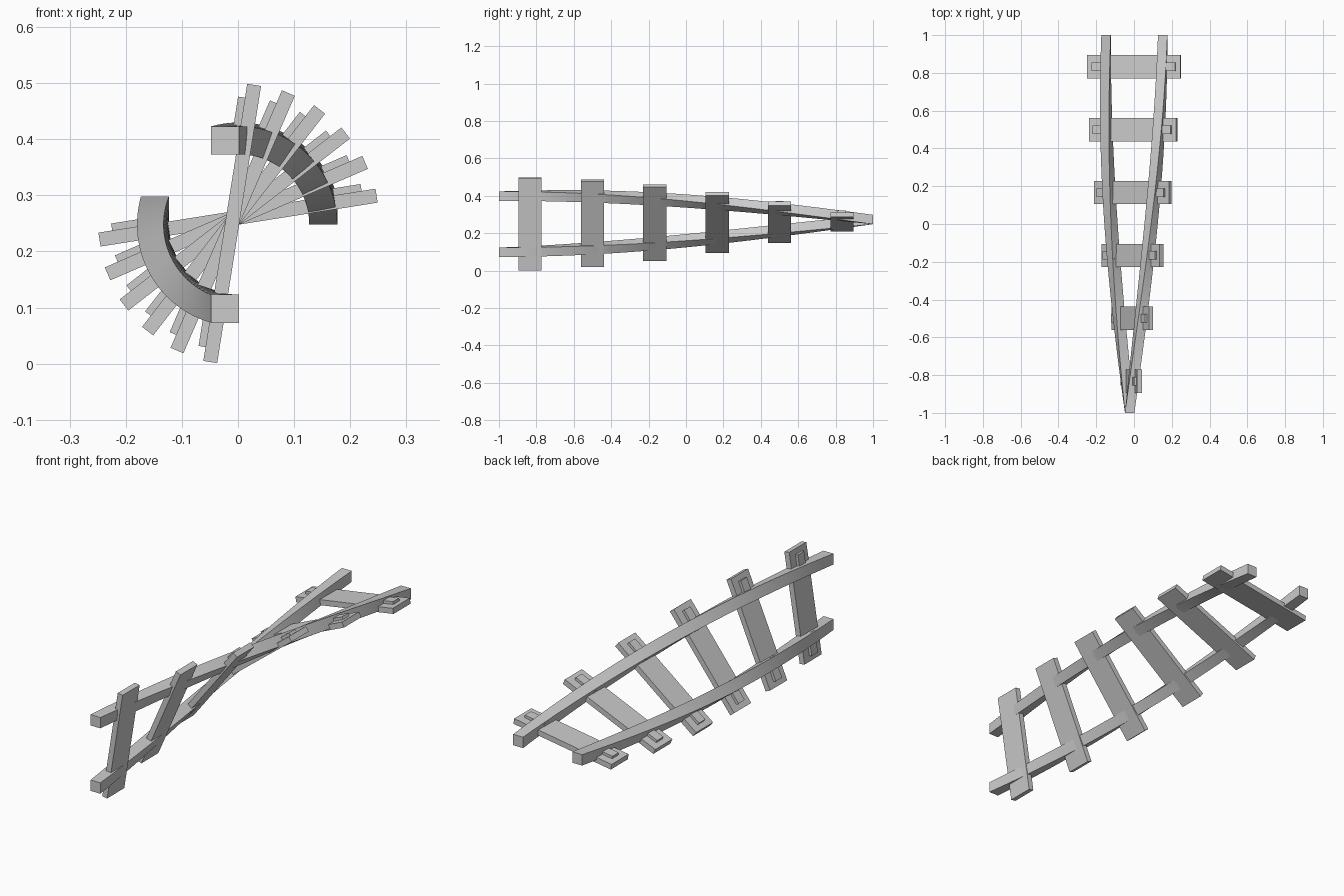
import bpy, bmesh
from math import radians, sin, cos
from mathutils import Matrix

if "Cube" in bpy.data.objects:
    bpy.data.objects.remove(bpy.data.objects["Cube"])

CX, CZ = 0.002, 0.248      # twist axis of the track


def finish(bm, name):
    bmesh.ops.recalc_face_normals(bm, faces=bm.faces)
    mesh = bpy.data.meshes.new(name)
    bm.to_mesh(mesh)
    bm.free()
    ob = bpy.data.objects.new(name, mesh)
    bpy.context.collection.objects.link(ob)
    return ob


def rail(name, side, segments=32):
    # square section swept along y while turning a quarter turn
    bm = bmesh.new()
    section = [(-.025, 0), (.025, 0), (.025, .05), (-.025, .05)]
    rings = []
    for i in range(segments + 1):
        y = -1 + 2 * i / segments
        a = radians(45 * (1 - y))
        ring = []
        for dr, h in section:
            r = side * 0.15 + dr
            ring.append(bm.verts.new((CX + r * cos(a) - h * sin(a), y,
                                      CZ + r * sin(a) + h * cos(a))))
        rings.append(ring)
    for a, b in zip(rings, rings[1:]):
        for k in range(4):
            n = (k + 1) % 4
            bm.faces.new((a[k], a[n], b[n], b[k]))
    bm.faces.new(rings[0])
    bm.faces.new(rings[-1])
    ob = finish(bm, name)
    bpy.ops.object.select_all(action='DESELECT')
    ob.select_set(True)
    bpy.context.view_layer.objects.active = ob
    bpy.ops.object.shade_smooth_by_angle(angle=radians(30))


def box(name, r0, r1, width, h0, h1, y, angle):
    bm = bmesh.new()
    place = Matrix.Translation(((r0 + r1) / 2, 0, (h0 + h1) / 2))
    size = Matrix.Diagonal((r1 - r0, width, h1 - h0, 1))
    bmesh.ops.create_cube(bm, size=1, matrix=place @ size)
    ob = finish(bm, name)
    ob.location = (CX, y, CZ)
    ob.rotation_euler.y = -angle


# rails
rail("rail_left", -1)
rail("rail_right", 1)

# sleepers with a fixing plate under each rail
for i in range(6):
    y = -5 / 6 + i / 3
    a = radians(81 - 14.4 * i)
    box(f"sleeper_{i + 1}", -.25, .25, .124, 0, .025, y, a)
    box(f"plate_left_{i + 1}", -.225, -.125, .045, .02, .0375, y, a)
    box(f"plate_right_{i + 1}", .125, .225, .045, .02, .0375, y, a)
